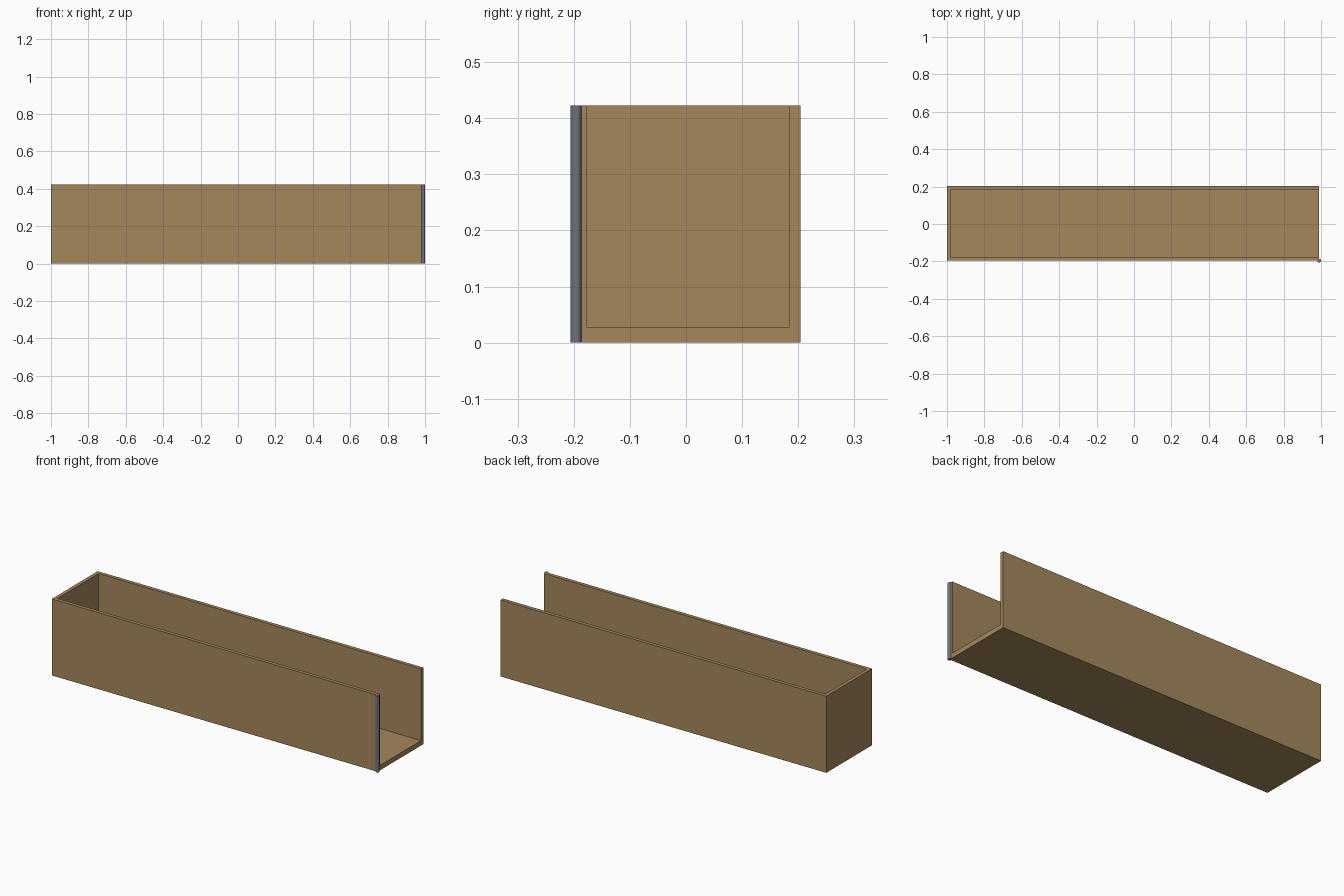
import bpy

if "Cube" in bpy.data.objects:
    bpy.data.objects.remove(bpy.data.objects["Cube"])

def material(name, rgb):
    m = bpy.data.materials.new(name)
    m.diffuse_color = (*rgb, 1)
    m.use_nodes = True
    m.node_tree.nodes["Principled BSDF"].inputs["Base Color"].default_value = m.diffuse_color
    return m

wood = material("tan wood", (0.376, 0.242, 0.107))
steel = material("grey steel", (0.156, 0.175, 0.205))

# Trough dimensions: open top and open right end
X0, X1 = -1.0, 0.99
Y0, Y1 = -0.196, 0.204
TOP, WALL, FLOOR = 0.423, 0.02, 0.027

# One-piece trough: U-shaped plan ring raised above a solid floor
inner_x, inner_y0, inner_y1 = X0 + WALL, Y0 + WALL, Y1 - WALL
plan = [(X0, Y0), (X1, Y0), (X1, inner_y0), (inner_x, inner_y0),
        (inner_x, inner_y1), (X1, inner_y1), (X1, Y1), (X0, Y1)]
verts = [(x, y, z) for z in (0, FLOOR, TOP) for x, y in plan]
faces = [
    (0, 7, 6, 1),                    # underside
    (11, 10, 13, 12),                # inner floor
    (0, 1, 17, 16), (6, 7, 23, 22), (7, 0, 16, 23),          # outer walls
    (10, 11, 19, 18), (11, 12, 20, 19), (12, 13, 21, 20),    # inner walls
    (1, 6, 22, 21, 13, 10, 18, 17),                          # open end
    (16, 17, 18, 19), (16, 19, 20, 23), (20, 21, 22, 23),    # rim
]
mesh = bpy.data.meshes.new("trough")
mesh.from_pydata(verts, [], faces)
mesh.validate()
mesh.materials.append(wood)
trough = bpy.data.objects.new("trough", mesh)
bpy.context.collection.objects.link(trough)
# drop helper vertices that belong to no face
used = {i for p in mesh.polygons for i in p.vertices}
import bmesh
bm = bmesh.new()
bm.from_mesh(mesh)
bmesh.ops.delete(bm, geom=[v for v in bm.verts if not v.link_faces], context='VERTS')
bm.to_mesh(mesh)
bm.free()

# Hinge pin standing on the front corner of the open end
bpy.ops.mesh.primitive_cylinder_add(vertices=16, radius=0.01, depth=TOP - 0.001,
                                    location=(0.99, -0.196, TOP / 2))
pin = bpy.context.object
pin.name = "hinge_pin"
pin.data.materials.append(steel)
bpy.ops.object.shade_smooth_by_angle()
